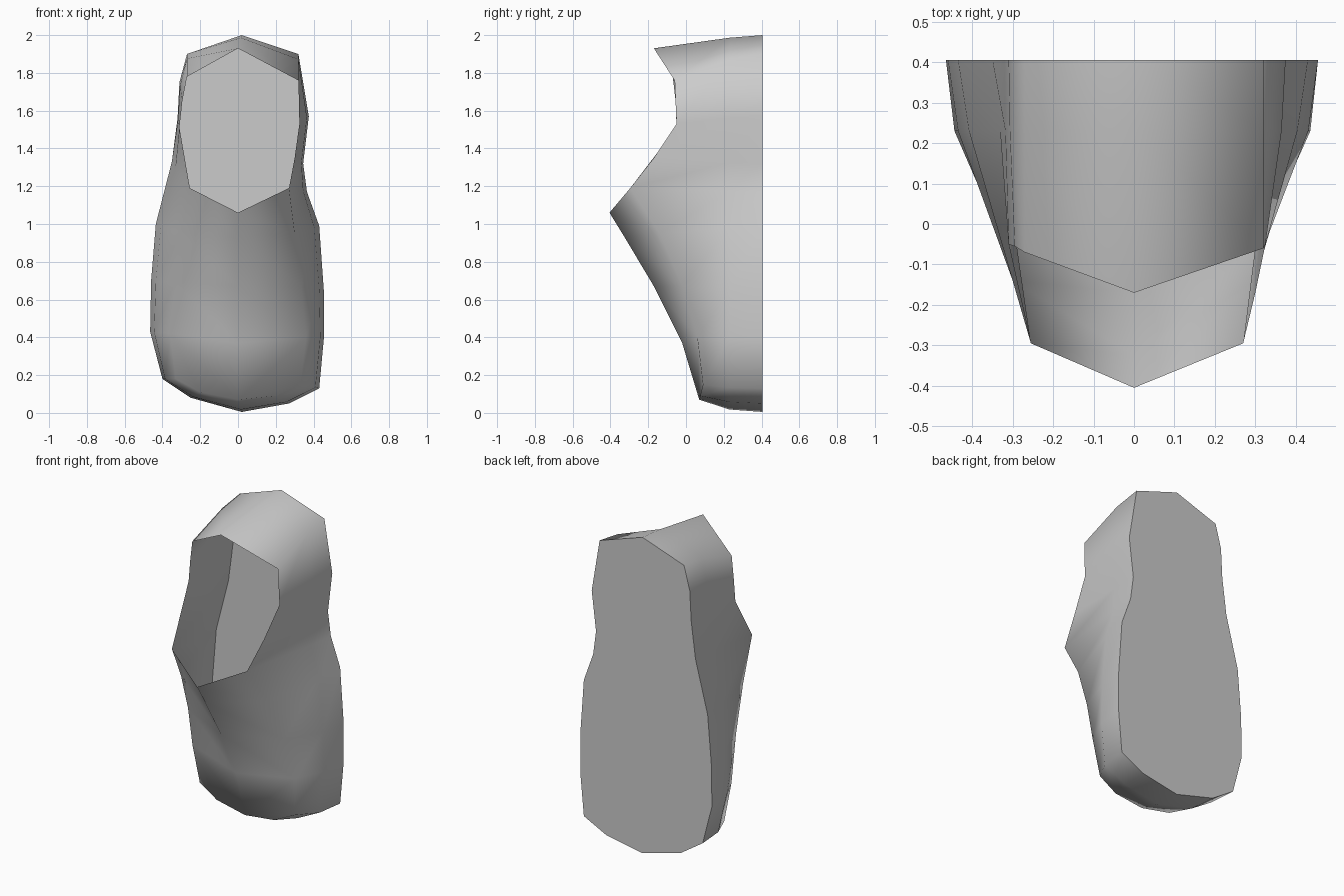
import bpy, bmesh, math

if "Cube" in bpy.data.objects:
    bpy.data.objects.remove(bpy.data.objects["Cube"])

BACK_Y, MID_Y = 0.405, 0.23

# Flat back outline (x, z) paired with the front loop (x, y, z), clockwise from the crown
LOOP = [
    ((0.02, 2.00), (0.0, -0.17, 1.93)),
    ((0.32, 1.90), (0.32, -0.06, 1.76)),
    ((0.375, 1.57), (0.325, -0.05, 1.53)),
    ((0.345, 1.32), (0.30, -0.17, 1.35)),
    ((0.365, 1.17), (0.27, -0.295, 1.19)),
    ((0.43, 0.99), (0.30, -0.14, 0.95)),
    ((0.455, 0.64), (0.335, -0.02, 0.67)),
    ((0.455, 0.40), (0.36, 0.06, 0.40)),
    ((0.43, 0.13), (0.33, 0.09, 0.15)),
    ((0.27, 0.05), (0.20, 0.075, 0.09)),
    ((0.02, 0.005), (0.0, 0.07, 0.07)),
    ((-0.25, 0.08), (-0.20, 0.075, 0.11)),
    ((-0.40, 0.18), (-0.33, 0.09, 0.18)),
    ((-0.465, 0.43), (-0.36, 0.06, 0.42)),
    ((-0.46, 0.70), (-0.335, -0.02, 0.69)),
    ((-0.435, 1.00), (-0.30, -0.14, 0.95)),
    ((-0.35, 1.33), (-0.255, -0.295, 1.19)),
    ((-0.32, 1.56), (-0.31, -0.05, 1.51)),
    ((-0.31, 1.75), (-0.295, -0.055, 1.65)),
    ((-0.27, 1.90), (-0.27, -0.07, 1.78)),
]
# Centre line of the belly, from the chin tip down
CENTRE = [(0, -0.405, 1.06), (0, -0.325, 0.93), (0, -0.17, 0.67), (0, -0.02, 0.37)]

grey = bpy.data.materials.new("light_grey")
grey.diffuse_color = (0.6, 0.6, 0.6, 1)
grey.use_nodes = True
grey.node_tree.nodes["Principled BSDF"].inputs["Base Color"].default_value = grey.diffuse_color

bm = bmesh.new()
back, mid, front = [], [], []
for (bx, bz), (fx, fy, fz) in LOOP:
    t = 0.2
    back.append(bm.verts.new((bx, BACK_Y, bz)))
    mid.append(bm.verts.new((bx + (fx - bx) * t, MID_Y, bz + (fz - bz) * t)))
    front.append(bm.verts.new((fx, fy, fz)))
spine = [bm.verts.new(p) for p in CENTRE]

# Side walls in two bands
n = len(LOOP)
for a, b in ((back, mid), (mid, front)):
    for i in range(n):
        j = (i + 1) % n
        bm.faces.new((a[i], a[j], b[j], b[i]))

# Belly rows below the open hood
for k in range(3):
    bm.faces.new((spine[k], spine[k + 1], front[5 + k], front[4 + k]))
    bm.faces.new((spine[k + 1], spine[k], front[16 - k], front[15 - k]))
bm.faces.new((spine[3], front[10], front[9], front[8], front[7]))
bm.faces.new((spine[3], front[13], front[12], front[11], front[10]))

# Flat back panel
bm.faces.new(back)
bmesh.ops.recalc_face_normals(bm, faces=bm.faces)

mesh = bpy.data.meshes.new("hooded_body")
bm.to_mesh(mesh)
bm.free()
mesh.materials.append(grey)
body = bpy.data.objects.new("hooded_body", mesh)
bpy.context.collection.objects.link(body)
bpy.context.view_layer.objects.active = body
body.select_set(True)
bpy.ops.object.shade_smooth_by_angle(angle=math.radians(68))
